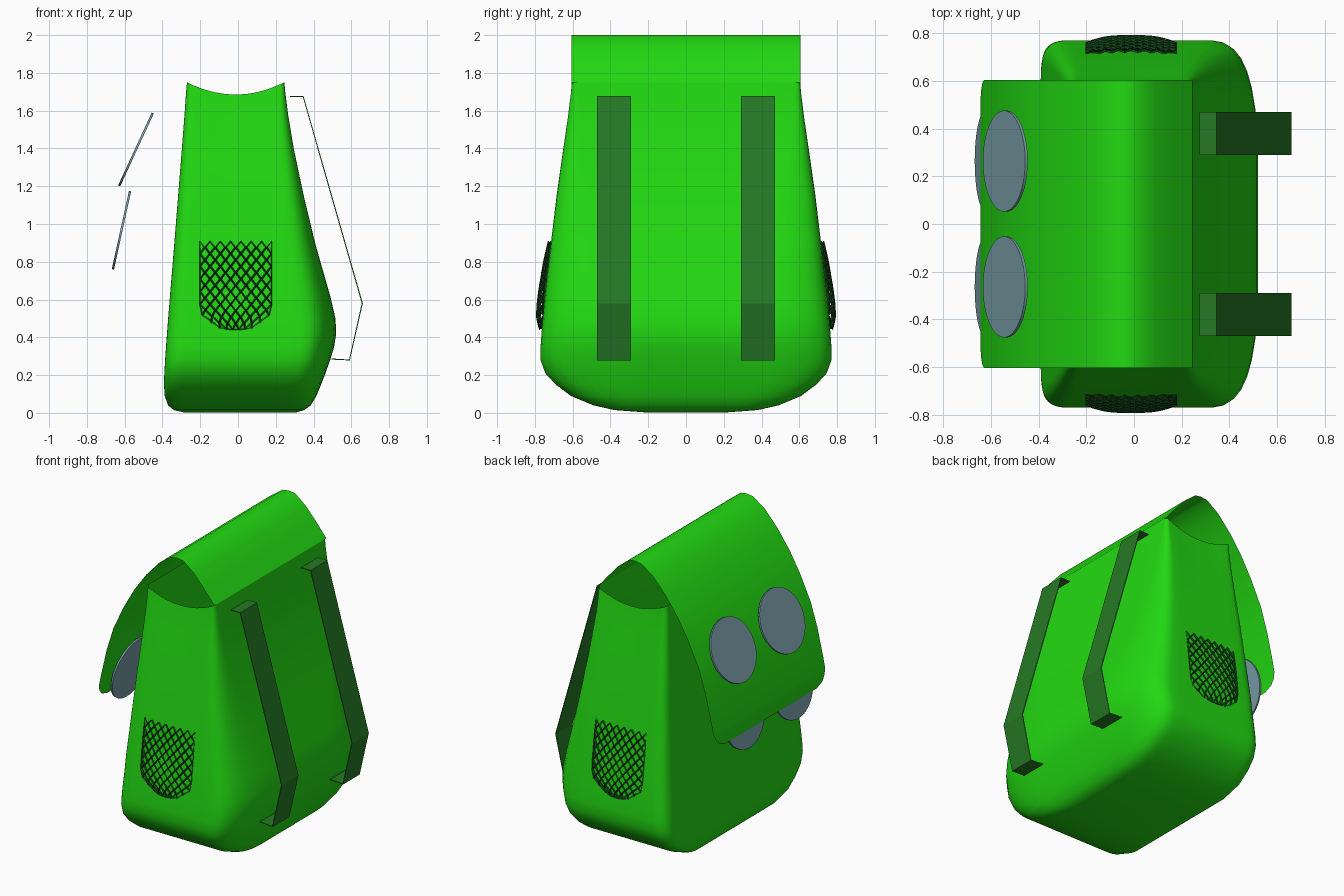
import bpy, bmesh, math
from mathutils import Vector

if "Cube" in bpy.data.objects:
    bpy.data.objects.remove(bpy.data.objects["Cube"])


def material(name, rgb):
    m = bpy.data.materials.new(name)
    m.diffuse_color = (*rgb, 1)
    m.use_nodes = True
    m.node_tree.nodes["Principled BSDF"].inputs["Base Color"].default_value = m.diffuse_color
    return m


GREEN = material("green_fabric", (0.016, 0.70, 0.006))
STRAP = material("strap_webbing", (0.018, 0.19, 0.018))
NET = material("net_cord", (0.008, 0.08, 0.012))
DISC = material("grey_blue", (0.19, 0.34, 0.39))


def make(name, bm, mat, smooth=None):
    bmesh.ops.recalc_face_normals(bm, faces=bm.faces)
    me = bpy.data.meshes.new(name)
    bm.to_mesh(me)
    bm.free()
    me.materials.append(mat)
    ob = bpy.data.objects.new(name, me)
    bpy.context.collection.objects.link(ob)
    if smooth:
        bpy.ops.object.select_all(action='DESELECT')
        ob.select_set(True)
        bpy.context.view_layer.objects.active = ob
        bpy.ops.object.shade_smooth_by_angle(angle=math.radians(smooth))
    return ob


def skin(bm, rows, closed=False):
    n = len(rows[0])
    for a, b in zip(rows, rows[1:]):
        for i in range(n if closed else n - 1):
            j = (i + 1) % n
            bm.faces.new((a[i], a[j], b[j], b[i]))


def lerp(table, z):
    # piecewise linear lookup in rows of (key, value)
    for (z0, v0), (z1, v1) in zip(table, table[1:]):
        if z <= z1:
            t = max(0, (z - z0) / (z1 - z0))
            return v0 + (v1 - v0) * t
    return table[-1][1]


# Body: rounded rings lofted upward
# z, half depth in y, front x, back x, front corner, back corner x, back corner y
SECTIONS = [
    (0.003, 0.22, -0.29, 0.31, .05, .06, .08),
    (0.015, 0.38, -0.34, 0.35, .07, .08, .14),
    (0.04, 0.49, -0.37, 0.385, .08, .10, .20),
    (0.09, 0.61, -0.388, 0.415, .09, .12, .28),
    (0.15, 0.69, -0.392, 0.44, .10, .14, .36),
    (0.21, 0.745, -0.39, 0.463, .10, .16, .42),
    (0.28, 0.77, -0.386, 0.488, .10, .17, .47),
    (0.35, 0.77, -0.381, 0.509, .10, .18, .50),
    (0.42, 0.765, -0.376, 0.52, .10, .18, .50),
    (0.50, 0.758, -0.37, 0.516, .10, .18, .48),
    (0.62, 0.747, -0.36, 0.488, .09, .17, .42),
    (0.90, 0.715, -0.337, 0.408, .08, .13, .28),
    (1.15, 0.685, -0.317, 0.348, .07, .10, .18),
    (1.40, 0.65, -0.297, 0.295, .06, .07, .10),
    (1.58, 0.625, -0.283, 0.265, .05, .05, .06),
    (1.70, 0.61, -0.275, 0.25, .04, .03, .04),
    (1.75, 0.605, -0.27, 0.245, .03, .02, .03),
]


def ring(z, yh, x0, x1, f, bx, by):
    corners = [((x0, -yh + f), (x0, -yh), (x0 + f, -yh)),
               ((x1 - bx, -yh), (x1, -yh), (x1, -yh + by)),
               ((x1, yh - by), (x1, yh), (x1 - bx, yh)),
               ((x0 + f, yh), (x0, yh), (x0, yh - f))]
    pts = []
    for k, c in enumerate(corners):
        a, b, d = (Vector(p) for p in c)
        for i in range(9):
            t = i / 8
            pts.append(a * (1 - t) ** 2 + b * 2 * t * (1 - t) + d * t * t)
        nxt = Vector(corners[(k + 1) % 4][0])
        pts += [d.lerp(nxt, i / 8) for i in range(1, 8)]
    out = []
    for p in pts:
        u = (2 * p.x - x0 - x1) / (x1 - x0)
        dip = 0.065 * (1 - u * u) * max(0, (z - 1.3) / 0.45)
        out.append((p.x, p.y, z - dip))
    return out


bm = bmesh.new()
rows = [[bm.verts.new(p) for p in ring(*s)] for s in SECTIONS]
skin(bm, rows, True)
bm.faces.new(rows[0])
make("bag_body", bm, GREEN, 50)

# Flap: curved sheet from the back rim over to the front, with rounded lower corners
PROFILE = [(.245, 1.75), (.17, 1.84), (.09, 1.93), (.01, 1.993), (-.035, 2.0),
           (-.085, 1.993), (-.175, 1.93), (-.27, 1.825), (-.36, 1.70), (-.44, 1.56),
           (-.52, 1.39), (-.57, 1.23), (-.612, 1.05), (-.63, .97), (-.637, .93),
           (-.642, .895), (-.645, .873)]
bm = bmesh.new()
rows = []
for x, z in PROFILE:
    d = max(0, 1 - (z - 0.873) / 0.12)
    half = 0.605 - 0.11 * (1 - math.sqrt(1 - min(d, 1) ** 2))
    rows.append([bm.verts.new((x, half * i / 8, z)) for i in range(-8, 9)])
skin(bm, rows)
make("flap", bm, GREEN, 50)

# Shoulder straps: bent flat bands
PATH = [(.275, 1.675), (.345, 1.675), (.658, .58), (.59, .28), (.495, .285)]
for side, s in (("left", -1), ("right", 1)):
    bm = bmesh.new()
    rows = [[bm.verts.new((x, s * .38 + w, z)) for w in (-.09, .09)] for x, z in PATH]
    skin(bm, rows)
    ob = make(side + "_strap", bm, STRAP)
    mod = ob.modifiers.new("thickness", 'SOLIDIFY')
    mod.thickness = 0.006
    mod.offset = 0

# Round discs: upper pair outside the flap, lower pair tucked under its edge
for name, x, z, dx, dz in (("upper", -.54, 1.395, .18, .39), ("lower", -.617, .967, .045, .205)):
    for side, s in (("left", -1), ("right", 1)):
        bm = bmesh.new()
        bmesh.ops.create_cone(bm, cap_ends=True, segments=48, radius1=.212,
                              radius2=.212, depth=.012)
        ob = make(f"{name}_{side}_disc", bm, DISC, 30)
        ob.location = (x, s * .264, z)
        ob.rotation_euler = Vector((-dz, 0, dx)).to_track_quat('Z', 'Y').to_euler()

# Side net pockets: bulging diamond mesh turned into cords
BULGE = [(.43, .768), (.5, .787), (.57, .785), (.65, .775), (.8, .75), (.92, .722)]
NX, NY = 14, 14


def net_point(i, j, s):
    u, v = 2 * i / NX - 1, j / NY
    half = 0.19 - 0.075 * max(0, 1 - v / 0.25) ** 2
    z = 0.44 + 0.47 * v + 0.02 * u * u * max(0, 1 - v / 0.3)
    y = lerp(BULGE, z) - 0.035 * abs(u) ** 3 * (1 - 0.6 * v)
    return (-0.012 + half * u, s * y, z)


for side, s in (("front", -1), ("back", 1)):
    bm = bmesh.new()
    grid = {(i, j): bm.verts.new(net_point(i, j, s))
            for i in range(NX + 1) for j in range(NY + 1) if (i + j) % 2 == 0}
    for i in range(NX + 1):
        for j in range(NY):
            if (i + j) % 2:
                cell = [grid[p] for p in ((i - 1, j), (i, j - 1), (i + 1, j), (i, j + 1))
                        if p in grid]
                if len(cell) > 2:
                    bm.faces.new(cell)
    ob = make(side + "_net_pocket", bm, NET)
    mod = ob.modifiers.new("cords", 'WIREFRAME')
    mod.thickness = 0.014
    mod.use_even_offset = False
